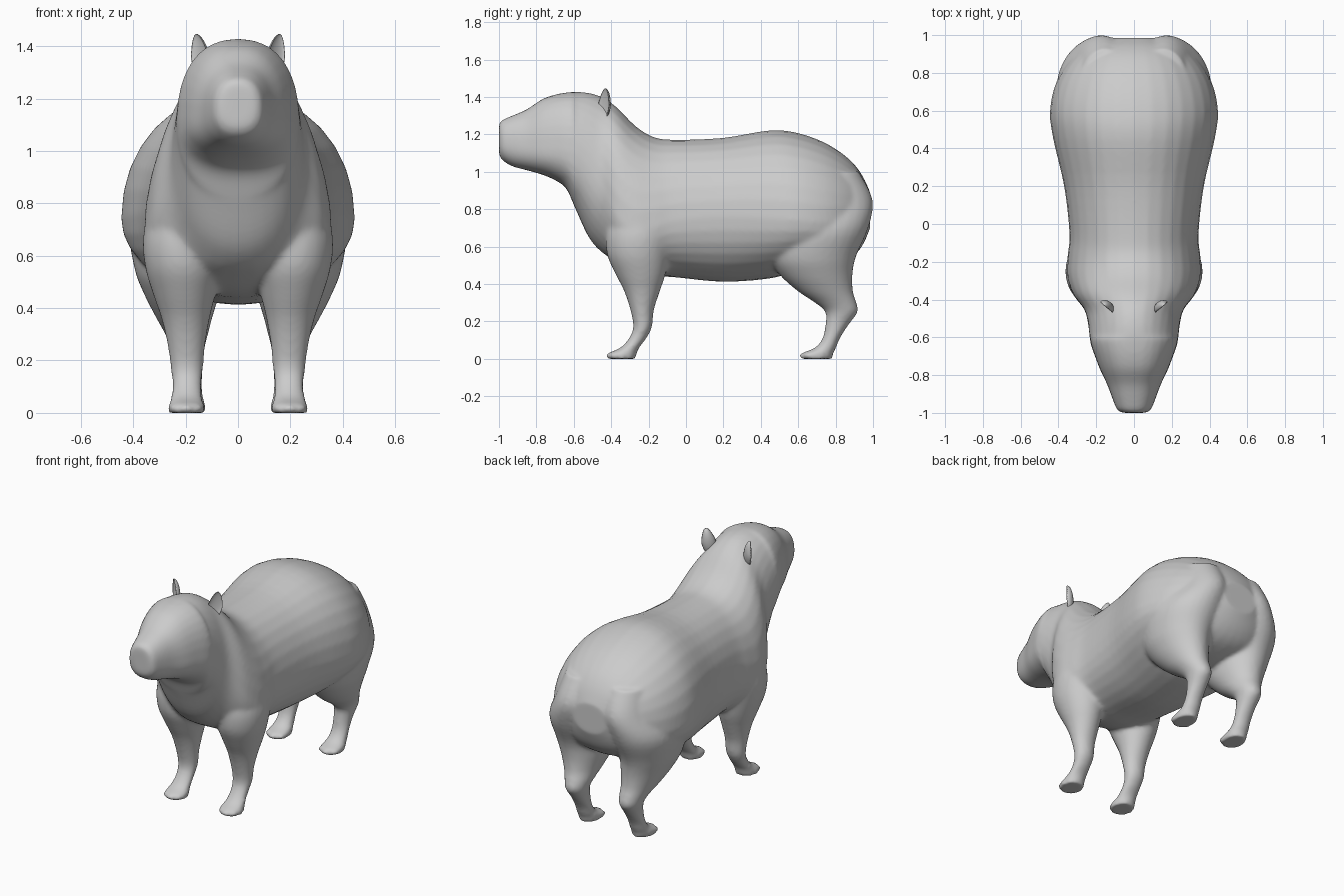
import bpy, bmesh, math
from mathutils import Matrix, Vector

if "Cube" in bpy.data.objects:
    bpy.data.objects.remove(bpy.data.objects["Cube"])


def spline(rows, steps=4):
    """Catmull-Rom interpolation between rows of section parameters."""
    out = []
    for i in range(len(rows) - 1):
        p0, p1, p2 = rows[max(i - 1, 0)], rows[i], rows[i + 1]
        p3 = rows[min(i + 2, len(rows) - 1)]
        for s in range(steps):
            t = s / steps
            out.append([0.5 * (2 * b + (c - a) * t + (2 * a - 5 * b + 4 * c - d) * t * t
                               + (3 * b - a - 3 * c + d) * t ** 3)
                        for a, b, c, d in zip(p0, p1, p2, p3)])
    return out + [list(rows[-1])]


def loft(bm, rows, section, n=32):
    """Skin closed rings made by section(row, angle) and cap both ends."""
    rings = [[bm.verts.new(section(r, 2 * math.pi * k / n)) for k in range(n)]
             for r in spline(rows)]
    for a, b in zip(rings, rings[1:]):
        for k in range(n):
            j = (k + 1) % n
            bm.faces.new((a[k], a[j], b[j], b[k]))
    bm.faces.new(rings[0][::-1])
    bm.faces.new(rings[-1])


def ellipsoid(bm, loc, radii, rot=Matrix()):
    m = Matrix.Translation(loc) @ rot @ Matrix.Diagonal((*radii, 1))
    return bmesh.ops.create_uvsphere(bm, u_segments=24, v_segments=16, radius=1, matrix=m)["verts"]


def finish(bm, name):
    bmesh.ops.recalc_face_normals(bm, faces=bm.faces)
    for f in bm.faces:
        f.smooth = True
    me = bpy.data.meshes.new(name)
    bm.to_mesh(me)
    bm.free()
    ob = bpy.data.objects.new(name, me)
    bpy.context.collection.objects.link(ob)
    return ob


def power(v, e):
    return math.copysign(abs(v) ** e, v)


# Head and torso: y, top z, bottom z, half width, z of widest point
torso = [(-1.0, 1.25, 1.10, .055, 1.17), (-.985, 1.275, 1.065, .088, 1.16),
         (-.93, 1.30, 1.03, .112, 1.15), (-.85, 1.335, 1.008, .142, 1.13),
         (-.77, 1.388, .985, .18, 1.12), (-.70, 1.413, .955, .207, 1.12),
         (-.64, 1.424, .91, .228, 1.11), (-.59, 1.428, .80, .236, 1.10),
         (-.52, 1.422, .65, .245, 1.02), (-.45, 1.40, .57, .265, .90),
         (-.37, 1.345, .52, .325, .76), (-.27, 1.245, .47, .357, .68),
         (-.17, 1.185, .445, .352, .70), (-.05, 1.172, .435, .342, .74),
         (.20, 1.182, .412, .37, .76), (.45, 1.222, .43, .428, .75),
         (.60, 1.207, .47, .445, .74), (.75, 1.152, .49, .412, .73),
         (.87, 1.07, .53, .335, .75), (.94, .985, .60, .24, .79),
         (.985, .89, .70, .12, .80)]


def torso_ring(r, a):
    y, top, bot, w, mid = r
    e = 2 / (2.35 if y < -.6 else 2.1)
    c, s = power(math.cos(a), e), power(math.sin(a), e)
    return (w * c, y, mid + s * ((top - mid) if s > 0 else (mid - bot)))


# Legs: z, front y, back y, centre x, half width
front_leg = [(.75, -.42, -.05, .20, .15), (.65, -.43, -.07, .215, .148),
             (.55, -.42, -.09, .21, .143), (.45, -.375, -.11, .205, .118),
             (.36, -.33, -.14, .20, .092), (.26, -.297, -.172, .197, .072),
             (.17, -.282, -.182, .195, .062), (.11, -.305, -.212, .195, .056),
             (.06, -.35, -.25, .196, .06), (.03, -.415, -.262, .197, .068),
             (0, -.42, -.268, .197, .068)]
hind_leg = [(1.0, .60, .925, .15, .13), (.85, .50, .998, .165, .165),
            (.70, .44, .975, .21, .20), (.55, .44, .91, .225, .17),
            (.45, .50, .89, .215, .142), (.36, .60, .893, .205, .106),
            (.30, .69, .912, .196, .082), (.25, .745, .918, .193, .066),
            (.18, .745, .868, .19, .056), (.11, .73, .823, .19, .054),
            (.06, .69, .803, .19, .058), (.03, .62, .788, .19, .067),
            (0, .615, .782, .19, .067)]

bm = bmesh.new()
loft(bm, torso, torso_ring)
for side in (-1, 1):
    for leg in (front_leg, hind_leg):
        loft(bm, leg, lambda r, a: (side * (r[3] + r[4] * math.cos(a)),
                                    (r[1] + r[2]) / 2 + (r[2] - r[1]) / 2 * math.sin(a), r[0]))
        # Toes
        toe_y, foot_x = leg[-1][1], leg[-1][3]
        for dx, dy in ((-.046, .025), (0, 0), (.046, .025)):
            ellipsoid(bm, (side * (foot_x + dx), toe_y + .045 + dy, .018), (.024, .062, .019))
body = finish(bm, "body")
fuse = body.modifiers.new("fuse", "REMESH")
fuse.mode = "VOXEL"
fuse.voxel_size = .012
fuse.use_smooth_shade = True
soften = body.modifiers.new("soften", "SMOOTH")
soften.factor = .5
soften.iterations = 8

for side, label in ((-1, "right"), (1, "left")):
    # Ear: pointed ellipsoid with its front face pushed in to form a cup
    bm = bmesh.new()
    for v in ellipsoid(bm, (0, 0, 0), (.043, .034, .088)):
        if v.co.y < 0:
            v.co.y *= -.35
        if v.co.z > 0:
            v.co.x *= 1 - 3.5 * v.co.z
    turn = (Matrix.Rotation(side * math.radians(40), 4, "Z")
            @ Matrix.Rotation(math.radians(-8), 4, "X"))
    lean = Matrix.Rotation(side * math.radians(14), 4, "Y")
    bm.transform(Matrix.Translation((side * .147, -.44, 1.36)) @ lean @ turn)
    finish(bm, label + "_ear")

    # Eye with a low brow above it
    bm = bmesh.new()
    yaw = Matrix.Rotation(side * math.radians(-24), 4, "Z")
    ellipsoid(bm, (side * .153, -.70, 1.303), (.012, .02, .010), yaw)
    ellipsoid(bm, (side * .147, -.695, 1.318), (.014, .032, .008), yaw)
    finish(bm, label + "_eye")
